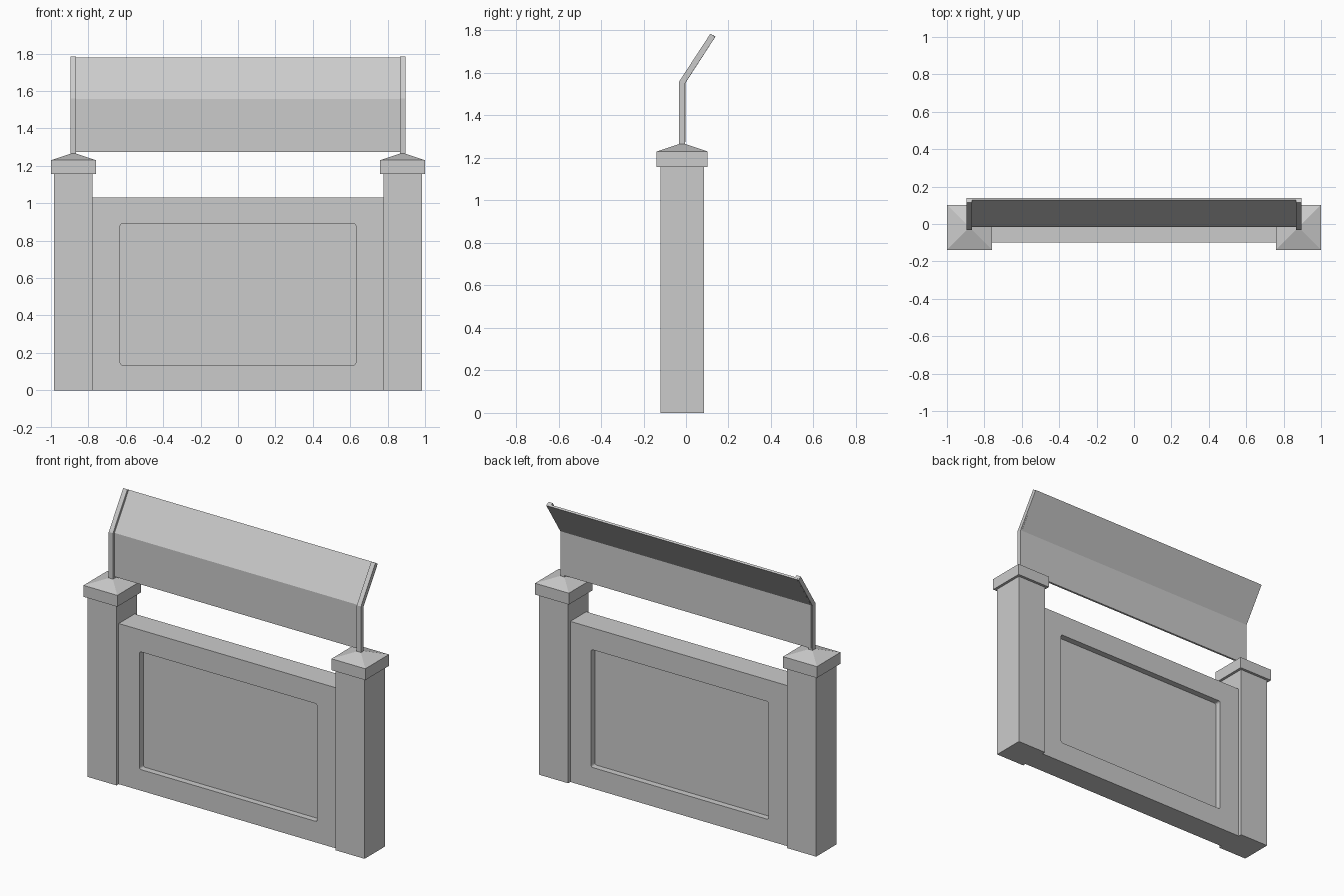
import bpy, bmesh, math

if "Cube" in bpy.data.objects:
    bpy.data.objects.remove(bpy.data.objects["Cube"])

YC = -0.018      # depth centre of the posts and panel
PX = 0.88        # post centre distance from the middle


def make_object(name, bm):
    bmesh.ops.recalc_face_normals(bm, faces=bm.faces)
    mesh = bpy.data.meshes.new(name)
    bm.to_mesh(mesh)
    bm.free()
    ob = bpy.data.objects.new(name, mesh)
    bpy.context.collection.objects.link(ob)
    return ob


def extrude_polygon(name, points, direction):
    """Closed solid from a planar outline pushed along a vector."""
    bm = bmesh.new()
    face = bm.faces.new([bm.verts.new(p) for p in points])
    res = bmesh.ops.extrude_face_region(bm, geom=[face], use_keep_orig=True)
    moved = [v for v in res["geom"] if isinstance(v, bmesh.types.BMVert)]
    bmesh.ops.translate(bm, verts=moved, vec=direction)
    return make_object(name, bm)


def box(name, x0, x1, y0, y1, z0, z1):
    return extrude_polygon(name, [(x0, y0, z0), (x1, y0, z0), (x1, y1, z0), (x0, y1, z0)],
                           (0, 0, z1 - z0))


def post_cap(name, x):
    """Square slab topped by a shallow pyramid."""
    bm = bmesh.new()
    h = 0.12
    corners = [(-h, -h), (h, -h), (h, h), (-h, h)]
    low = [bm.verts.new((x + a, YC + b, 1.157)) for a, b in corners]
    top = [bm.verts.new((x + a, YC + b, 1.23)) for a, b in corners]
    tip = bm.verts.new((x, YC, 1.27))
    bm.faces.new(low)
    for i in range(4):
        j = (i + 1) % 4
        bm.faces.new((low[i], low[j], top[j], top[i]))
        bm.faces.new((top[i], top[j], tip))
    return make_object(name, bm)


def rounded_rect(x0, x1, z0, z1, r, y, steps=3):
    pts = []
    for cx, cz, a0 in ((x1 - r, z1 - r, 0), (x0 + r, z1 - r, 90),
                       (x0 + r, z0 + r, 180), (x1 - r, z0 + r, 270)):
        for k in range(steps + 1):
            a = math.radians(a0 + 90 * k / steps)
            pts.append((cx + r * math.cos(a), y, cz + r * math.sin(a)))
    return pts


# main panel with a shallow recess on the front and the back
half = 0.081
depth = 0.04
panel = box("panel", -0.78, 0.78, YC - half, YC + half, 0, 1.03)
for side, y in (("front", YC - half - 0.05), ("back", YC + half - depth)):
    cutter = extrude_polygon("recess_cutter_" + side,
                             rounded_rect(-0.63, 0.63, 0.135, 0.89, 0.012, y),
                             (0, depth + 0.05, 0))
    cutter.hide_render = True
    mod = panel.modifiers.new("recess_" + side, 'BOOLEAN')
    mod.operation = 'DIFFERENCE'
    mod.solver = 'EXACT'
    mod.object = cutter
    bpy.context.view_layer.objects.active = panel
    bpy.ops.object.modifier_apply(modifier=mod.name)
    bpy.data.objects.remove(cutter, do_unlink=True)

# bent bracket profile (y, z): front edge up, back edge down
bracket = [(-0.032, 1.255), (-0.032, 1.56), (0.115, 1.785),
           (0.138, 1.77), (-0.004, 1.552), (-0.004, 1.255)]

# posts, caps and brackets on both sides
for side, s in (("left", -1), ("right", 1)):
    x = s * PX
    box("post_" + side, x - 0.103, x + 0.103, YC - 0.103, YC + 0.103, 0, 1.157)
    post_cap("post_cap_" + side, x)
    extrude_polygon("bracket_" + side, [(x - 0.015, y, z) for y, z in bracket], (0.03, 0, 0))

# bent sign board fixed along the back of the brackets
board = [(-0.016, 1.275), (-0.016, 1.556), (0.128, 1.778),
         (0.139, 1.771), (-0.003, 1.552), (-0.003, 1.275)]
extrude_polygon("sign_board", [(-0.886, y, z) for y, z in board], (1.772, 0, 0))
